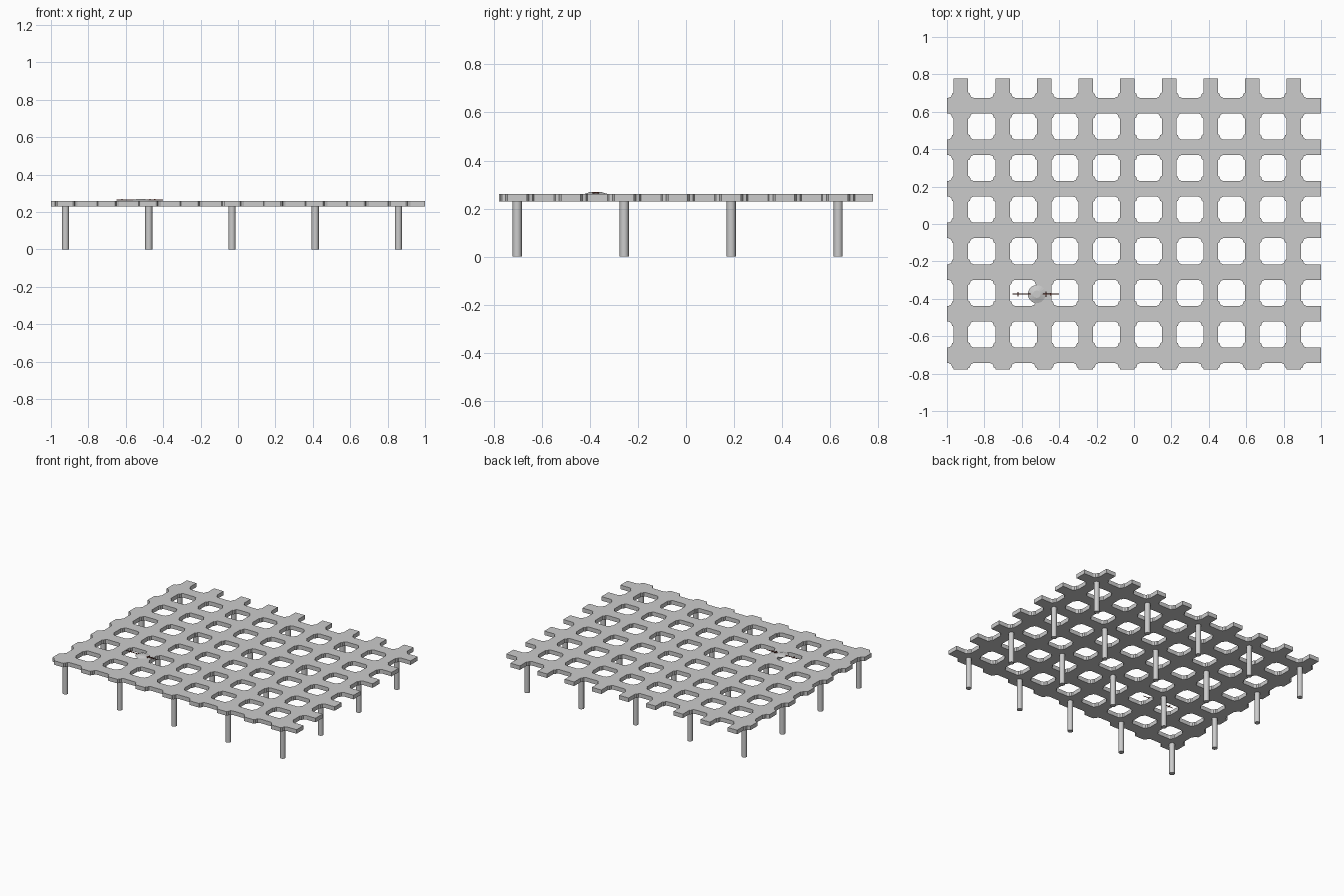
import bpy, bmesh, math
from mathutils import Vector, Matrix

if "Cube" in bpy.data.objects:
    bpy.data.objects.remove(bpy.data.objects["Cube"])

PITCH = 0.2225
X0, Y0 = -0.925, -0.702          # first column and first row of the lattice
Z_LOW, Z_TOP = 0.23, 0.26


def material(name, rgb):
    m = bpy.data.materials.new(name)
    m.diffuse_color = (*rgb, 1)
    m.use_nodes = True
    m.node_tree.nodes["Principled BSDF"].inputs["Base Color"].default_value = m.diffuse_color
    return m


grey = material("concrete grey", (0.6, 0.6, 0.6))
brown = material("dark red brown", (0.12, 0.03, 0.02))


def finish(bm, name, mat):
    bmesh.ops.recalc_face_normals(bm, faces=bm.faces)
    me = bpy.data.meshes.new(name)
    bm.to_mesh(me)
    bm.free()
    me.materials.append(mat)
    ob = bpy.data.objects.new(name, me)
    bpy.context.collection.objects.link(ob)
    return ob


# Lattice deck: repeated tiles, each with a rounded opening, trimmed to a rectangle
def tile(bm, cx, cy):
    quarter = [(0.0725, 0.042), (0.064, 0.047), (0.059, 0.063), (0.044, 0.07)]
    corners, arcs = [], []
    for sx, sy in ((1, 1), (-1, 1), (-1, -1), (1, -1)):
        pts = quarter if sx * sy > 0 else quarter[::-1]
        arcs.append([bm.verts.new((cx + sx * x, cy + sy * y, Z_LOW)) for x, y in pts])
        corners.append(bm.verts.new((cx + sx * PITCH / 2, cy + sy * PITCH / 2, Z_LOW)))
    for i in range(4):
        j = (i + 1) % 4
        bm.faces.new([corners[i]] + arcs[i][::-1])
        bm.faces.new([corners[i], corners[j], arcs[j][0], arcs[i][-1]])


bm = bmesh.new()
for i in range(-1, 9):
    for j in range(-1, 7):
        tile(bm, X0 + (i + 0.5) * PITCH, Y0 + (j + 0.5) * PITCH)
bmesh.ops.remove_doubles(bm, verts=bm.verts, dist=0.0005)
for co, no in (((1, 0, 0), (1, 0, 0)), ((-1, 0, 0), (-1, 0, 0)),
               ((0, 0.778, 0), (0, 1, 0)), ((0, -0.778, 0), (0, -1, 0))):
    bmesh.ops.bisect_plane(bm, geom=bm.verts[:] + bm.edges[:] + bm.faces[:],
                           plane_co=co, plane_no=no, clear_outer=True)
ext = bmesh.ops.extrude_face_region(bm, geom=bm.faces[:], use_keep_orig=True)
bmesh.ops.translate(bm, vec=(0, 0, Z_TOP - Z_LOW),
                    verts=[g for g in ext["geom"] if isinstance(g, bmesh.types.BMVert)])
finish(bm, "lattice_deck", grey)


# Round legs under every second crossing
def cylinder(name, mat, centre, r1, r2, depth, sides, axis="Z"):
    bm = bmesh.new()
    rot = Matrix.Rotation(math.pi / 2, 4, "Y") if axis == "X" else Matrix()
    bmesh.ops.create_cone(bm, cap_ends=True, segments=sides, radius1=r1, radius2=r2,
                          depth=depth, matrix=Matrix.Translation(centre) @ rot)
    return finish(bm, name, mat)


legs = []
for i in range(0, 9, 2):
    for j in range(0, 7, 2):
        legs.append(cylinder("leg", grey, (X0 + i * PITCH + 0.003, Y0 + j * PITCH, Z_LOW / 2),
                             0.019, 0.019, Z_LOW, 16))
for ob in legs:
    bpy.context.view_layer.objects.active = ob
    ob.select_set(True)
bpy.ops.object.shade_smooth_by_angle(angle=math.radians(35))

# Small craft resting on the deck: shallow round hull, long thin spar and cross fins
CY = -0.375
cylinder("craft_hull", grey, (-0.52, CY, 0.2655), 0.048, 0.02, 0.009, 20)
cylinder("craft_spar", brown, (-0.525, CY, 0.2645), 0.0025, 0.0025, 0.25, 6, "X")


def box(name, mat, centre, size):
    bm = bmesh.new()
    bmesh.ops.create_cube(bm, size=1, matrix=Matrix.Translation(centre) @ Matrix.Diagonal((*size, 1)))
    return finish(bm, name, mat)


for x, span in ((-0.62, 0.024), (-0.47, 0.028), (-0.445, 0.012)):
    box("craft_fin", brown, (x, CY, 0.2665), (0.006, span, 0.006))
